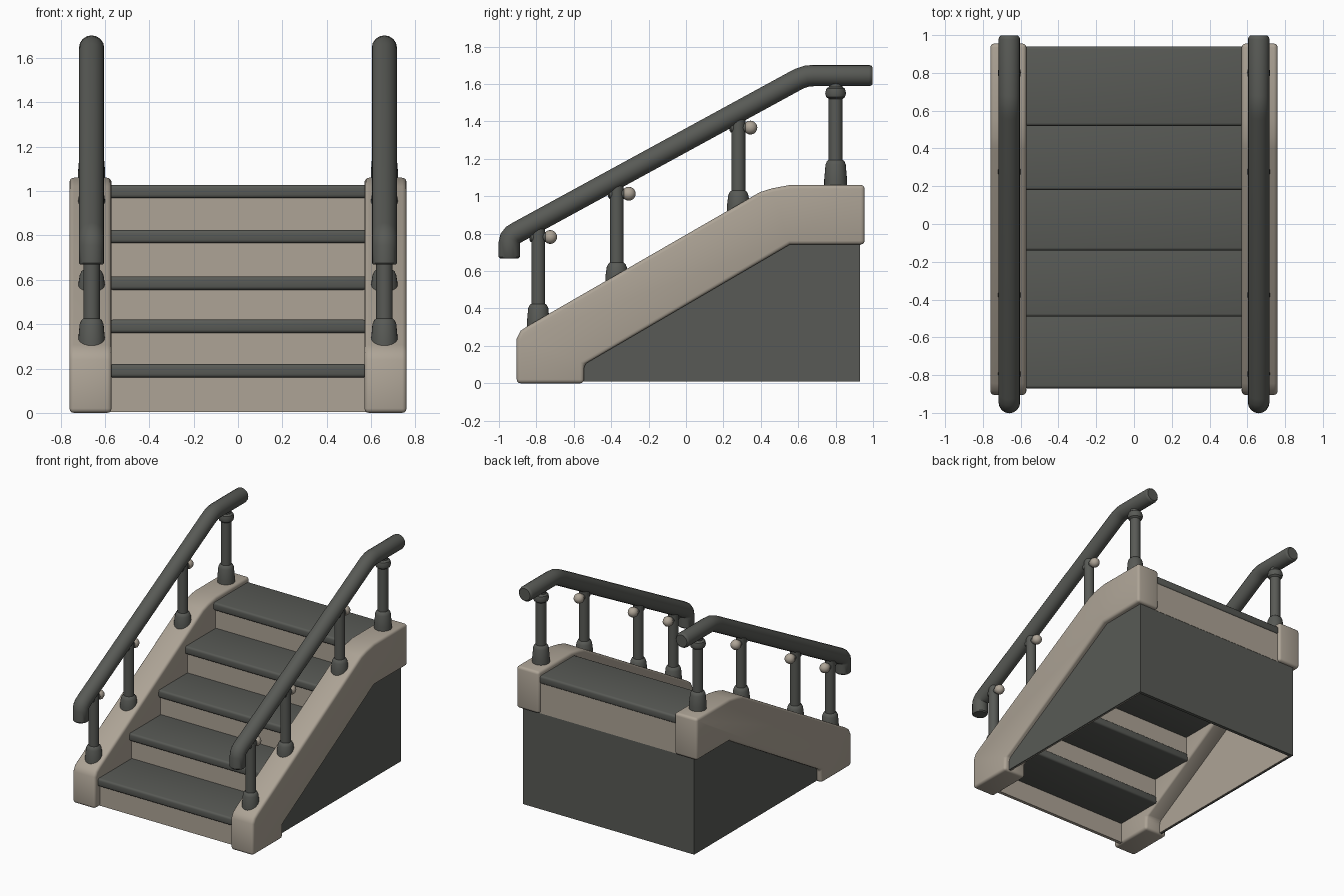
import bpy, bmesh, math
from mathutils import Vector

if "Cube" in bpy.data.objects:
    bpy.data.objects.remove(bpy.data.objects["Cube"])


def material(name, rgb):
    m = bpy.data.materials.new(name)
    m.diffuse_color = (*rgb, 1)
    m.use_nodes = True
    m.node_tree.nodes["Principled BSDF"].inputs["Base Color"].default_value = m.diffuse_color
    return m


DARK = material("dark grey", (0.098, 0.102, 0.092))
LIGHT = material("warm stone", (0.42, 0.37, 0.305))


def finish(ob, mat, bevel=0, angle=35):
    ob.data.materials.append(mat)
    bpy.ops.object.select_all(action='DESELECT')
    ob.select_set(True)
    bpy.context.view_layer.objects.active = ob
    if bevel:
        b = ob.modifiers.new("bevel", 'BEVEL')
        b.width, b.segments = bevel, 3
        b.limit_method, b.angle_limit = 'ANGLE', math.radians(50)
        bpy.ops.object.modifier_apply(modifier=b.name)
    bpy.ops.object.shade_smooth_by_angle(angle=math.radians(angle))
    return ob


def mesh_object(name, bm):
    bmesh.ops.recalc_face_normals(bm, faces=bm.faces)
    me = bpy.data.meshes.new(name)
    bm.to_mesh(me)
    bm.free()
    ob = bpy.data.objects.new(name, me)
    bpy.context.collection.objects.link(ob)
    return ob


def extrude_yz(name, profile, x0, x1, mat, bevel=0):
    """Extrude a (y, z) profile along x."""
    bm = bmesh.new()
    f = bm.faces.new([bm.verts.new((x0, y, z)) for y, z in profile])
    r = bmesh.ops.extrude_face_region(bm, geom=[f])
    for v in r['geom']:
        if isinstance(v, bmesh.types.BMVert):
            v.co.x = x1
    return finish(mesh_object(name, bm), mat, bevel)


def box(name, x, y0, y1, z0, z1, mat, bevel=0):
    return extrude_yz(name, [(y0, z0), (y1, z0), (y1, z1), (y0, z1)], -x, x, mat, bevel)


def lathe(name, profile, loc, mat, axis='Z', n=24):
    """Revolve an (r, h) profile round a z or y axis."""
    bm = bmesh.new()
    rings = []
    for r, h in profile:
        ring = []
        for i in range(n):
            a = 2 * math.pi * i / n
            c, s = r * math.cos(a), r * math.sin(a)
            p = (c, s, h) if axis == 'Z' else (c, h, s)
            ring.append(bm.verts.new(Vector(p) + Vector(loc)))
        rings.append(ring)
    for a, b in zip(rings, rings[1:]):
        for i in range(n):
            bm.faces.new((a[i], a[(i + 1) % n], b[(i + 1) % n], b[i]))
    bm.faces.new(rings[0])
    bm.faces.new(rings[-1])
    return finish(mesh_object(name, bm), mat)


def tube(name, x, path, radius, mat):
    """Tube along (y, z, radius factor) points."""
    cu = bpy.data.curves.new(name, 'CURVE')
    cu.dimensions, cu.bevel_depth, cu.bevel_resolution = '3D', radius, 6
    cu.use_fill_caps = True
    sp = cu.splines.new('POLY')
    sp.points.add(len(path) - 1)
    for p, (y, z, r) in zip(sp.points, path):
        p.co = (x, y, z, 1)
        p.radius = r
    ob = bpy.data.objects.new(name, cu)
    bpy.context.collection.objects.link(ob)
    bpy.ops.object.select_all(action='DESELECT')
    ob.select_set(True)
    bpy.context.view_layer.objects.active = ob
    bpy.ops.object.convert(target='MESH')
    ob = bpy.context.object
    ob.data.materials.clear()
    return finish(ob, mat, 0, 40)


# treads and risers
fronts = [-0.87, -0.49, -0.14, 0.18, 0.52]
tops = [0.22, 0.42, 0.615, 0.825, 1.028]
for i, (y, z) in enumerate(zip(fronts, tops)):
    back = fronts[i + 1] + 0.06 if i < 4 else 0.94
    box(f"tread_{i+1}", 0.58, y, back, z - 0.06, z, DARK, 0.015)
    low = 0.005 if i == 0 else tops[i - 1] - 0.055
    box(f"riser_{i+1}", 0.58, y + 0.025, y + 0.05, low, z - 0.055, LIGHT)

# back beam and back panel
box("back_beam", 0.58, 0.89, 0.932, 0.74, 0.972, LIGHT)
box("back_panel", 0.72, 0.905, 0.93, 0.01, 0.76, DARK)

stringer = [(-0.905, 0.0), (-0.905, 0.24), (-0.885, 0.28), (-0.845, 0.307),
            (0.396, 1.022), (0.46, 1.042), (0.556, 1.06), (0.955, 1.06),
            (0.955, 0.742), (0.556, 0.742), (-0.545, 0.1), (-0.545, 0.0)]
panel = [(-0.56, 0.01), (0.93, 0.01), (0.93, 0.76), (0.55, 0.76), (-0.56, 0.11)]
liner = [(-0.56, 0.011), (0.904, 0.011), (0.904, 0.76), (0.55, 0.76), (-0.56, 0.11)]

# handrail path with rounded bends
rail = [(-0.945, 0.668, 0.88), (-0.945, 0.676, 1), (-0.945, 0.75, 1),
        (-0.94, 0.775, 1), (-0.925, 0.793, 1), (-0.90, 0.808, 1),
        (0.58, 1.615, 1), (0.61, 1.63, 1), (0.645, 1.642, 1), (0.68, 1.645, 1),
        (0.978, 1.645, 1), (0.99, 1.645, 0.94), (0.997, 1.645, 0.8)]

# posts: y, base bottom, base top, post top
posts = [(-0.79, 0.27, 0.40, 0.83), (-0.37, 0.52, 0.62, 1.06),
         (0.28, 0.90, 1.005, 1.41), (0.80, 1.04, 1.17, 1.61)]

for side, s in (("left", -1), ("right", 1)):
    # stringer and side panels
    extrude_yz(f"{side}_stringer", stringer, s * 0.57, s * 0.76, LIGHT, 0.02)
    extrude_yz(f"{side}_side_panel", panel, s * 0.71, s * 0.72, DARK)
    extrude_yz(f"{side}_inner_lining", liner, s * 0.70, s * 0.709, LIGHT)
    tube(f"{side}_handrail", s * 0.66, rail, 0.057, DARK)
    for i, (y, z0, z1, zt) in enumerate(posts):
        # post with flared foot
        prof = [(0.061, z0), (0.061, z0 + 0.05), (0.054, z1), (0.046, z1 + 0.018),
                (0.037, z1 + 0.025)]
        if i == 3:   # top post has a collar
            prof += [(0.037, 1.52), (0.05, 1.53), (0.056, 1.55), (0.05, 1.575),
                     (0.036, 1.585)]
        prof += [(0.037 if i < 3 else 0.036, zt)]
        lathe(f"{side}_post_{i+1}", prof, (s * 0.66, y, 0), DARK)
        if i < 3:
            # bracket arm and ball cap
            zb = (0.782, 1.013, 1.367)[i]
            lathe(f"{side}_bracket_{i+1}",
                  [(0.015, -0.048), (0.027, -0.04), (0.027, 0.05)],
                  (s * 0.66, y, zb), DARK, 'Y', 16)
            ball = [(max(0.002, 0.037 * math.sin(math.pi * k / 10)),
                     -0.037 * math.cos(math.pi * k / 10)) for k in range(11)]
            lathe(f"{side}_ball_cap_{i+1}", ball, (s * 0.66, y + 0.064, zb), LIGHT, 'Y', 16)
